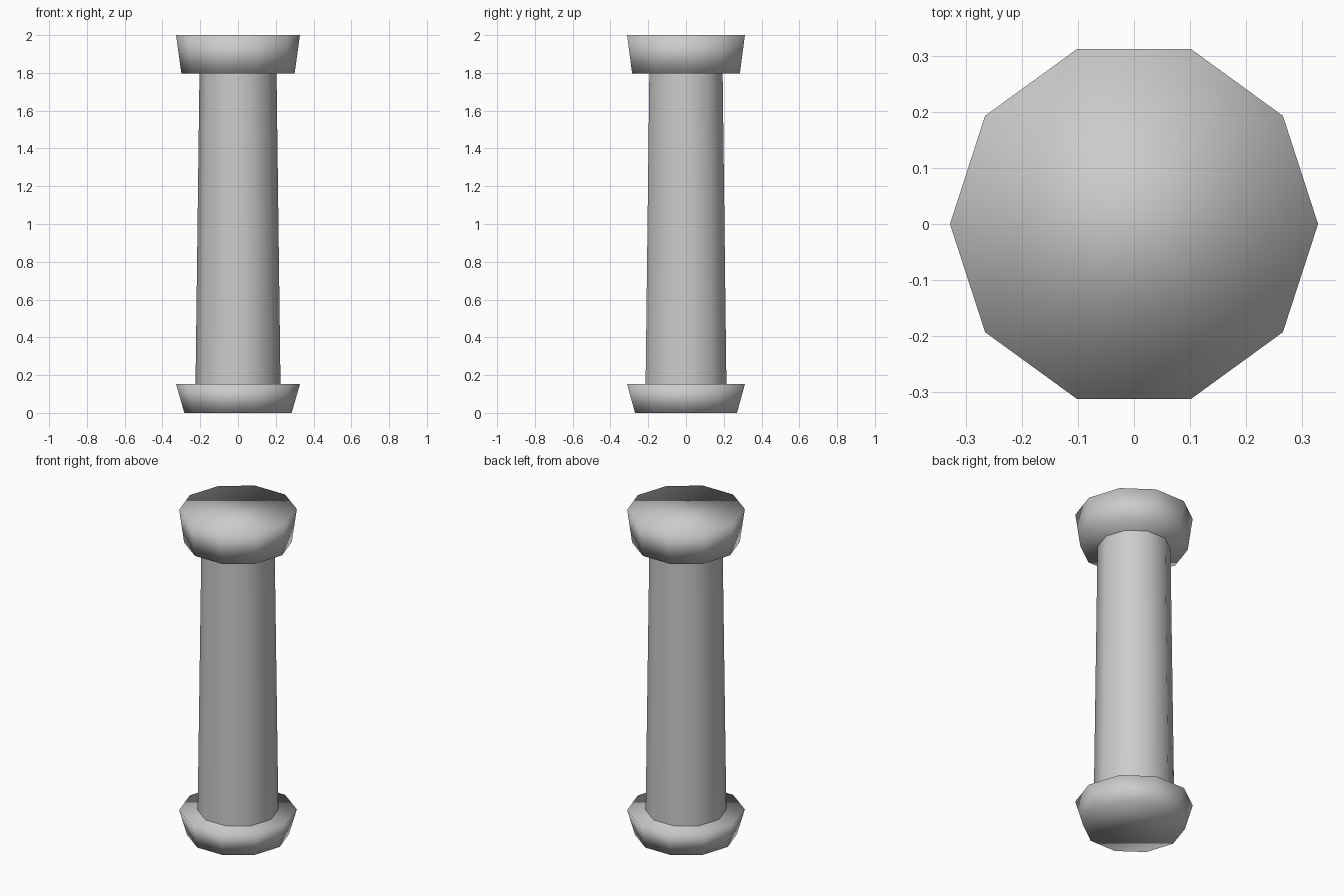
import bpy
import math

cube = bpy.data.objects.get("Cube")
if cube:
    bpy.data.objects.remove(cube, do_unlink=True)

SIDES = 10
stone = bpy.data.materials.new("pale_grey_stone")
stone.use_nodes = True
grey = (0.6, 0.6, 0.6, 1)
stone.diffuse_color = grey
stone.node_tree.nodes["Principled BSDF"].inputs["Base Color"].default_value = grey


def drum(name, z0, z1, r0, r1, capped):
    """Tapered ten-sided drum with corners on the x axis, softly shaded."""
    bpy.ops.mesh.primitive_cone_add(
        vertices=SIDES, radius1=r0, radius2=r1, depth=z1 - z0,
        end_fill_type='NGON' if capped else 'NOTHING',
        location=(0, 0, (z0 + z1) / 2), rotation=(0, 0, math.pi / 2))
    ob = bpy.context.object
    ob.name = name
    ob.data.materials.append(stone)
    bpy.ops.object.shade_smooth()
    return ob


# Flared foot, open tapering shaft, flared head
drum("base", 0, 0.153, 0.284, 0.328, True)
drum("shaft", 0.153, 1.798, 0.225, 0.204, False)
drum("capital", 1.798, 2, 0.30, 0.328, True)
